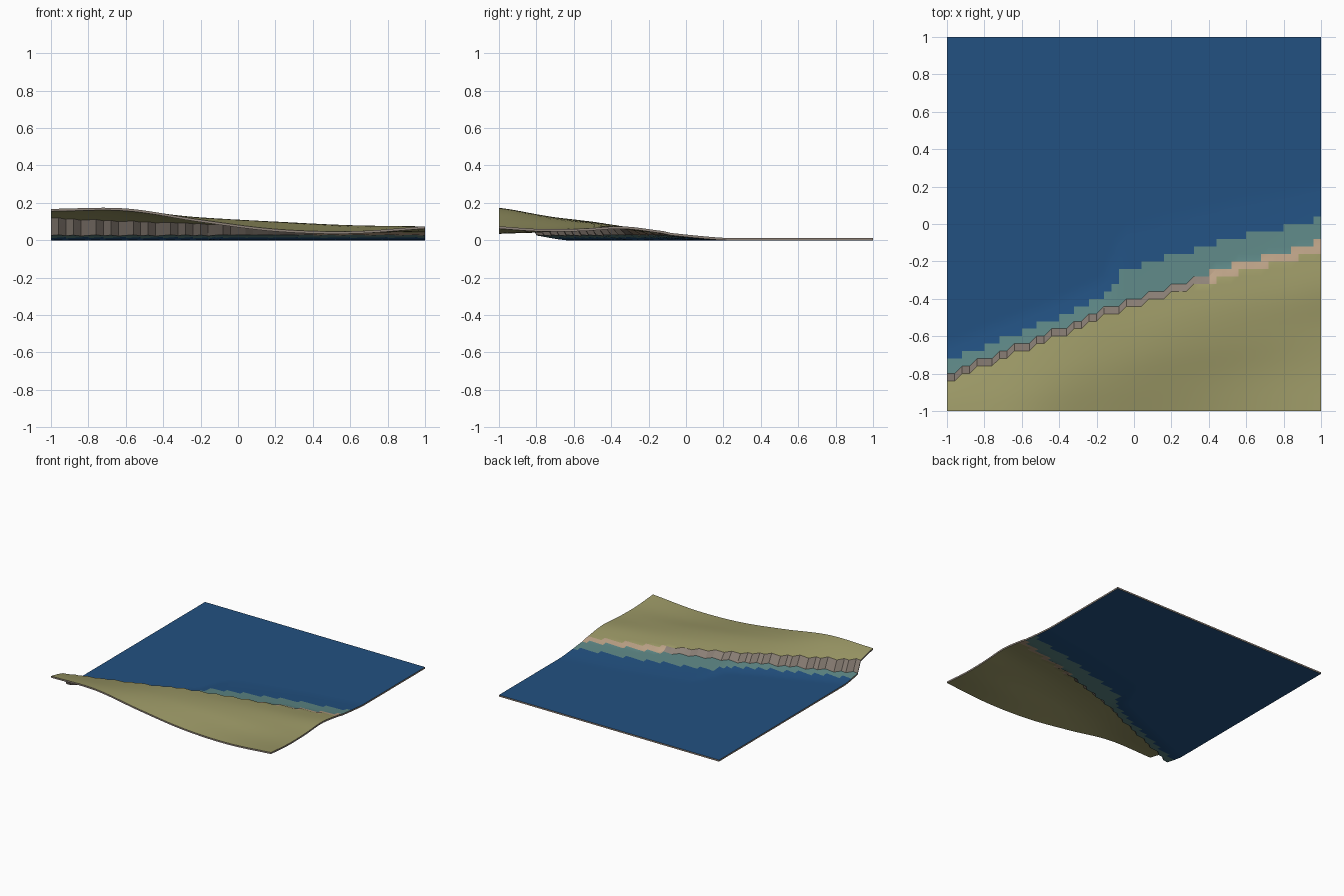
import bpy, bmesh, math

if "Cube" in bpy.data.objects:
    bpy.data.objects.remove(bpy.data.objects["Cube"])

N = 50                      # cells per side
STEP = 2.0 / N
THICK = 0.013

# material colours (linear)
def mat(name, rgb):
    m = bpy.data.materials.new(name)
    m.diffuse_color = (*rgb, 1)
    m.use_nodes = True
    m.node_tree.nodes["Principled BSDF"].inputs["Base Color"].default_value = m.diffuse_color
    return m

mats = [mat("deep_water", (0.016, 0.082, 0.22)),
        mat("shallow_water", (0.11, 0.24, 0.235)),
        mat("grass", (0.335, 0.32, 0.135)),
        mat("sand", (0.50, 0.36, 0.24)),
        mat("rock", (0.27, 0.225, 0.19))]
DEEP, SHALLOW, GRASS, SAND, ROCK = range(5)

def spline(vals, t):
    """Catmull-Rom through evenly spaced values, t in 0..1."""
    n = len(vals) - 1
    f = min(max(t, 0), 1) * n
    i = min(int(f), n - 1)
    u = f - i
    b, c = vals[i], vals[i + 1]
    a = vals[i - 1] if i > 0 else 2 * b - c
    d = vals[i + 2] if i + 2 <= n else 2 * c - b
    return b + 0.5 * u * (c - a + u * (2*a - 5*b + 4*c - d + u * (3*(b - c) + d - a)))

# coast line y for x = -1..1
COAST = [-0.82, -0.74, -0.66, -0.58, -0.49, -0.425, -0.355, -0.29, -0.225, -0.175, -0.115]
# land heights from the cliff top to the front edge, one row per x station
LAND = [[.125, .138, .150, .160, .168],
        [.110, .128, .145, .160, .170],
        [.098, .113, .122, .120, .110],
        [.078, .097, .098, .080, .060],
        [.058, .080, .074, .055, .048],
        [.048, .074, .062, .060, .075]]

def coast(x):
    return spline(COAST, (x + 1) / 2)

def ramp(x):
    """Width of the sloping sea bed off the coast."""
    s = min(max((x + 0.16) / 0.10, 0), 1)
    return 0.18 + s * (0.25 - 0.11 * max(x, 0))

def sea_u(x, y):
    return (y - coast(x)) / ramp(x)

def is_land(x, y):
    return y <= coast(x) + 1e-6

def height(x, y):
    c = coast(x)
    if is_land(x, y):
        s = (c - y) / (c + 1)
        return spline([spline(row, s) for row in LAND], (x + 1) / 2)
    u = min(sea_u(x, y), 1)
    return THICK + 0.030 * (1 - u) ** 1.2

# terrain sheet
bm = bmesh.new()
grid = [[None] * (N + 1) for _ in range(N + 1)]
for i in range(N + 1):
    for j in range(N + 1):
        x, y = -1 + i * STEP, -1 + j * STEP
        grid[i][j] = bm.verts.new((x, y, height(x, y)))
for i in range(N):
    for j in range(N):
        q = [grid[i][j], grid[i+1][j], grid[i+1][j+1], grid[i][j+1]]
        n_land = sum(is_land(v.co.x, v.co.y) for v in q)
        zs = [v.co.z for v in q]
        cx, cy = -1 + (i + .5) * STEP, -1 + (j + .5) * STEP
        if n_land == 4:
            m = GRASS
        elif n_land:
            m = ROCK if max(zs) - min(zs) > 0.030 else SAND
        else:
            m = SHALLOW if sea_u(cx, cy) < 0.45 else DEEP
        # split along the diagonal that follows the coast
        for tri in ((q[0], q[1], q[2]), (q[0], q[2], q[3])):
            f = bm.faces.new(tri)
            f.material_index = m
            if m == ROCK:   # level halves of a cliff cell are not rock
                tz = [v.co.z for v in tri]
                if max(tz) - min(tz) < 0.02:
                    f.material_index = GRASS if all(
                        is_land(v.co.x, v.co.y) for v in tri) else SHALLOW
bm.normal_update()

# underside and cut edge of the sheet
top = list(bm.faces)
rim = [e for e in bm.edges if e.is_boundary]
low = {v: bm.verts.new((v.co.x, v.co.y, v.co.z - THICK)) for v in list(bm.verts)}
for f in top:
    g = bm.faces.new([low[v] for v in reversed(f.verts)])
    g.material_index = f.material_index
for e in rim:
    a, b = e.verts
    f = bm.faces.new((a, b, low[b], low[a]))
    f.material_index = ROCK
bmesh.ops.recalc_face_normals(bm, faces=bm.faces)

me = bpy.data.meshes.new("coastal_terrain")
bm.to_mesh(me)
bm.free()
for m in mats:
    me.materials.append(m)
ob = bpy.data.objects.new("coastal_terrain", me)
bpy.context.collection.objects.link(ob)
bpy.context.view_layer.objects.active = ob
ob.select_set(True)
bpy.ops.object.shade_smooth_by_angle(angle=math.radians(30))
